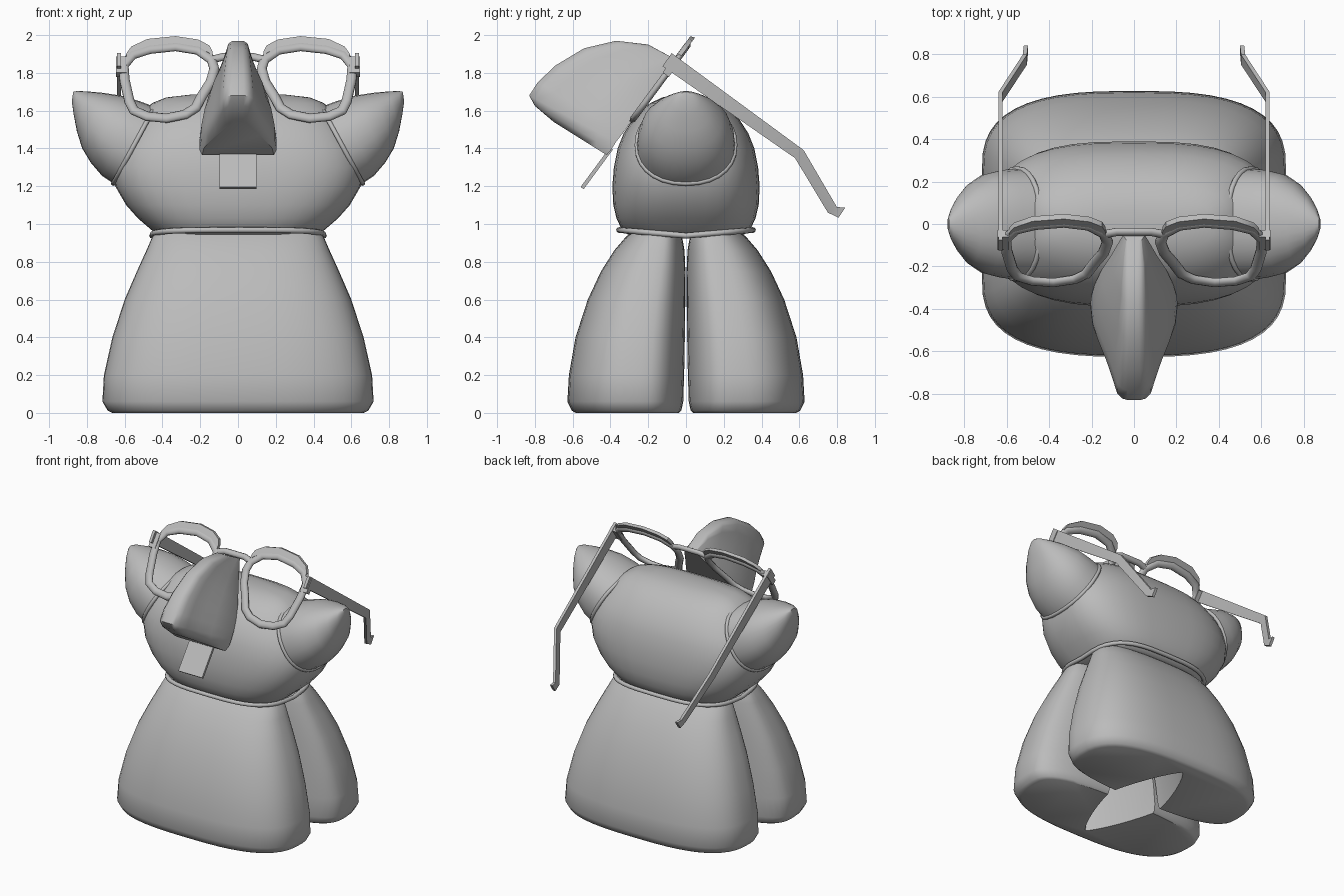
import bpy, bmesh, math
from mathutils import Vector

if "Cube" in bpy.data.objects:
    bpy.data.objects.remove(bpy.data.objects["Cube"])

grey = bpy.data.materials.new("plain grey")
grey.diffuse_color = (0.5, 0.5, 0.5, 1)
grey.use_nodes = True
grey.node_tree.nodes["Principled BSDF"].inputs["Base Color"].default_value = grey.diffuse_color


def shade(ob, angle=40):
    bpy.ops.object.select_all(action='DESELECT')
    ob.select_set(True)
    bpy.context.view_layer.objects.active = ob
    bpy.ops.object.shade_smooth_by_angle(angle=math.radians(angle))


def loft(name, rings, angle=40, smooth=True):
    """Skin a list of equal-length closed rings and cap both ends."""
    bm = bmesh.new()
    rows = [[bm.verts.new(p) for p in r] for r in rings]
    n = len(rows[0])
    for a, b in zip(rows, rows[1:]):
        for i in range(n):
            j = (i + 1) % n
            bm.faces.new((a[i], a[j], b[j], b[i]))
    bm.faces.new(rows[0])
    bm.faces.new(rows[-1])
    bmesh.ops.recalc_face_normals(bm, faces=bm.faces)
    me = bpy.data.meshes.new(name)
    bm.to_mesh(me)
    bm.free()
    ob = bpy.data.objects.new(name, me)
    bpy.context.collection.objects.link(ob)
    me.materials.append(grey)
    if smooth:
        shade(ob, angle)
    return ob


def oval(rx, ry, power=2.0, n=40):
    """Superellipse outline in the plane."""
    out = []
    for i in range(n):
        t = 2 * math.pi * i / n
        c, s = math.cos(t), math.sin(t)
        out.append((rx * math.copysign(abs(c) ** (2 / power), c),
                    ry * math.copysign(abs(s) ** (2 / power), s)))
    return out


def tube(name, pts, radius, closed=False):
    cu = bpy.data.curves.new(name, 'CURVE')
    cu.dimensions = '3D'
    cu.bevel_depth = radius
    cu.bevel_resolution = 2
    cu.use_fill_caps = True
    sp = cu.splines.new('POLY')
    sp.points.add(len(pts) - 1)
    for p, co in zip(sp.points, pts):
        p.co = (*co, 1)
    sp.use_cyclic_u = closed
    ob = bpy.data.objects.new(name, cu)
    bpy.context.collection.objects.link(ob)
    cu.materials.append(grey)
    bpy.ops.object.select_all(action='DESELECT')
    ob.select_set(True)
    bpy.context.view_layer.objects.active = ob
    bpy.ops.object.convert(target='MESH')
    ob = bpy.context.view_layer.objects.active
    shade(ob, 50)
    return ob


NORMAL = Vector((0, -.805, .594))


def on_plane(x, z, off=0.0):
    """Point on the tilted plane of the spectacles."""
    return (x, -0.55 + (z - 1.19) * 0.7375 - 0.805 * off, z + 0.594 * off)


def flatten(ob, k):
    """Squash a part towards the spectacle plane."""
    base = Vector(on_plane(0, 1.5))
    for v in ob.data.vertices:
        v.co -= NORMAL * ((v.co - base).dot(NORMAL) * (1 - k))


# Legs: front and back lobes, hollowed between their two feet
LEG = [(0, .665, .035, .585), (.012, .69, .022, .605), (.06, .718, .012, .628),
       (.2, .71, .008, .62), (.4, .665, .005, .585), (.6, .60, .003, .52),
       (.75, .535, .003, .45), (.86, .485, .008, .38), (.93, .455, .02, .32),
       (.965, .43, .04, .28)]
for name, s in (("front_legs", -1), ("back_legs", 1)):
    rings = []
    for z, rx, a, b in LEG:
        c = a + .38 * (b - a)
        rings.append([(x, s * (c + y * ((b - c) if y > 0 else (c - a))), z)
                      for x, y in oval(rx, 1, 2.8, 48)])
    legs = loft(name, rings, smooth=False)
    cutter = loft("leg_hollow", [[(x, y, z) for x, y in oval(.2 * k, .5 * k, 1.25, 32)]
                                 for z, k in ((-.1, 1.05), (.03, 1), (.2, .9), (.4, .7), (.55, .4), (.6, .1))],
                  smooth=False)
    cutter.hide_render = True
    mod = legs.modifiers.new("hollow", 'BOOLEAN')
    mod.operation = 'DIFFERENCE'
    mod.solver = 'EXACT'
    mod.object = cutter
    bpy.context.view_layer.objects.active = legs
    bpy.ops.object.modifier_apply(modifier="hollow")
    bpy.data.objects.remove(cutter)
    shade(legs, 40)

# Head: wide barrel
HEAD = [(.945, .43, .31), (.97, .46, .34), (1.03, .53, .368), (1.1, .592, .385),
        (1.2, .65, .39), (1.3, .67, .382), (1.4, .65, .362), (1.48, .60, .33),
        (1.55, .545, .285), (1.6, .50, .24), (1.64, .455, .19), (1.67, .38, .125),
        (1.685, .25, .06)]
loft("head", [[(x, y, z) for x, y in oval(rx, ry, 2.9)] for z, rx, ry in HEAD], 50)

# Collar rim, dipping at the sides
tube("collar", [(x, y, .938 + .085 * abs(y)) for x, y in oval(.455, .355, 3.2)],
     .015, True)

# Ears: (top x, top z, bottom x, bottom z, half depth)
EAR = [(.44, 1.62, .66, 1.215, .26), (.52, 1.65, .72, 1.255, .255),
       (.62, 1.68, .78, 1.325, .235), (.72, 1.695, .825, 1.40, .19),
       (.80, 1.702, .853, 1.49, .13), (.85, 1.704, .87, 1.58, .075),
       (.872, 1.70, .88, 1.65, .03)]
for side, s in (("right", 1), ("left", -1)):
    rings = []
    for tx, tz, bx, bz, d in EAR:
        rings.append([(s * ((tx + bx) / 2 + v * (tx - bx) / 2), y,
                       (tz + bz) / 2 + v * (tz - bz) / 2)
                      for y, v in oval(d, 1, 2.2, 28)])
    loft("ear_" + side, rings, 45)
    tube("ear_rim_" + side, rings[0], .013, True)

# Spectacles: rims, brows, hinges and temples
RIM = [(.125, 1.82), (.14, 1.87), (.21, 1.92), (.33, 1.94), (.47, 1.925),
       (.56, 1.895), (.605, 1.84), (.60, 1.76), (.575, 1.65), (.55, 1.60),
       (.48, 1.57), (.38, 1.56), (.28, 1.58), (.225, 1.615), (.19, 1.68), (.145, 1.75)]
BROW = [(.135, 1.895), (.15, 1.925), (.21, 1.957), (.33, 1.975), (.48, 1.96),
        (.565, 1.92), (.59, 1.885)]
TEMPLE = [((.63, -.10, 1.87), (.573, .82), .042), ((.63, .60, 1.37), (.73, .69), .031),
          ((.515, .775, 1.075), (.85, .53), .028), ((.51, .825, 1.06), (.55, .83), .032)]
for side, s in (("right", 1), ("left", -1)):
    flatten(tube("lens_rim_" + side, [on_plane(s * x, z) for x, z in RIM], .028, True), .65)
    rings = []
    for x, z in BROW:
        rings.append([on_plane(s * x, z - .03, -.008), on_plane(s * x, z - .03, .016),
                      on_plane(s * x, z + .010, .016), on_plane(s * x, z + .016, -.008)])
    loft("brow_" + side, rings, 30)
    rings = []
    for (x, y, z), (py, pz), w in TEMPLE:
        rings.append([(s * (x + dx), y + k * w * py, z + k * w * pz)
                      for dx, k in ((-.01, -1), (.01, -1), (.01, 1), (-.01, 1))])
    loft("temple_" + side, rings, 30)
    rings = [[on_plane(s * x, z, o) for z, o in
              ((1.79, -.02), (1.79, .02), (1.875, .02), (1.875, -.02))] for x in (.59, .645)]
    loft("hinge_" + side, rings, 30)
flatten(tube("bridge", [on_plane(x, z) for x, z in
                        ((-.14, 1.87), (-.08, 1.885), (.08, 1.885), (.14, 1.87))], .022), .8)

# Nose: base y, z / crest y, z / base half width / crest half width
NOSE = [(-.05, 1.87, -.08, 1.885, .05, .035), (-.10, 1.80, -.20, 1.95, .08, .045),
        (-.16, 1.72, -.37, 1.97, .115, .052), (-.22, 1.64, -.54, 1.93, .155, .06),
        (-.285, 1.55, -.69, 1.84, .185, .07), (-.335, 1.48, -.785, 1.75, .20, .078),
        (-.37, 1.435, -.83, 1.68, .205, .08), (-.395, 1.395, -.80, 1.625, .205, .075),
        (-.42, 1.365, -.70, 1.54, .19, .065)]
FLANK = [(0, 1), (.2, .93), (.4, .7), (.6, .4), (.8, .15), (.93, 0), (.985, -.15), (1, -.3)]
rings = []
for by, bz, cy, cz, bw, cw in NOSE:
    half = [(cw + k * (bw - cw) if k > 0 else cw * (1 + 2 * k),
             by + f * (cy - by), bz + f * (cz - bz)) for f, k in FLANK]
    rings.append(half + [(-x, y, z) for x, y, z in reversed(half)])
loft("nose", rings, 50)

# Tooth plate below the nose
rings = [[on_plane(x, z, o) for x, o in ((-.097, -.01), (.097, -.01), (.097, .01), (-.097, .01))]
         for z in (1.19, 1.40)]
loft("tooth", rings, 30)
